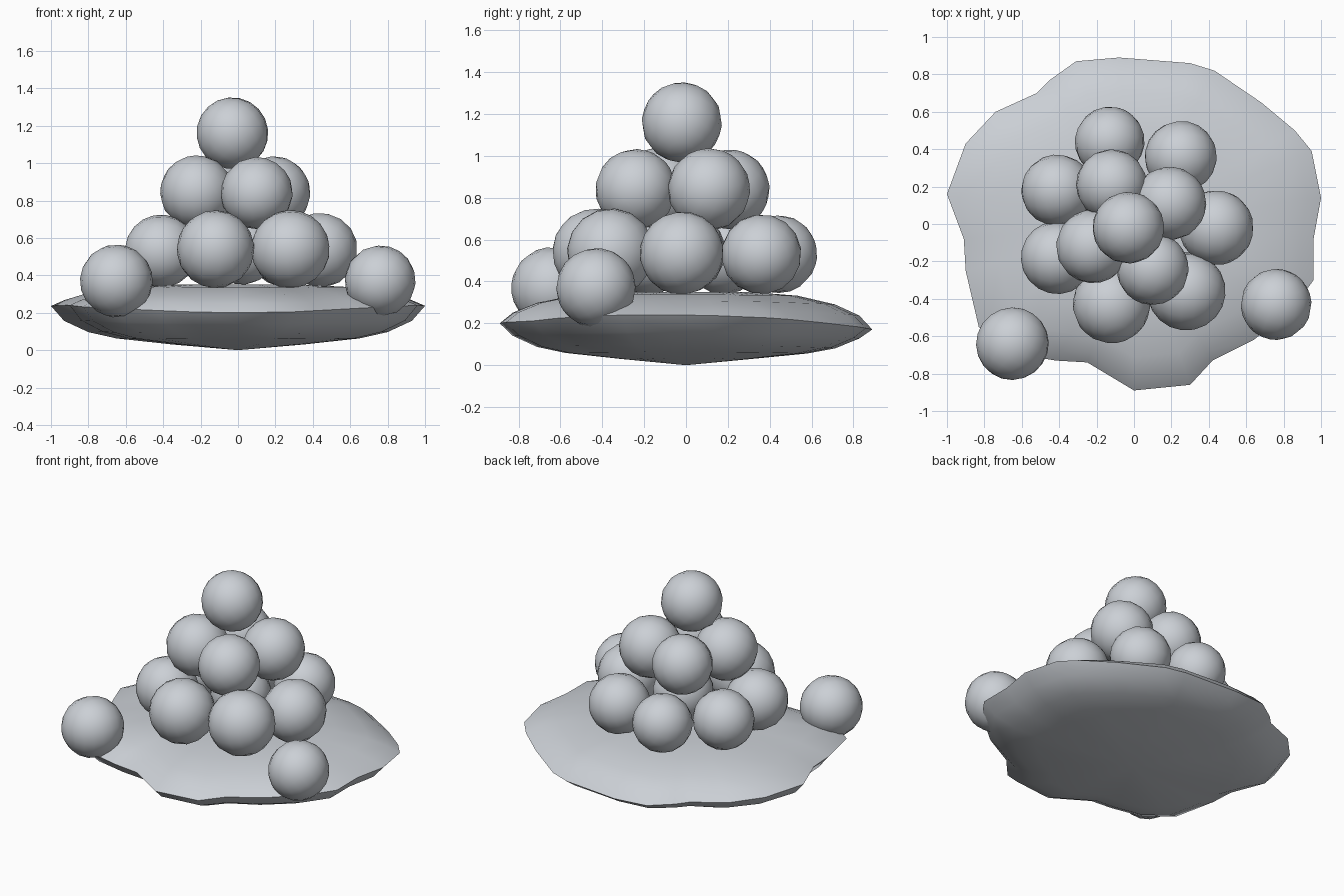
import bpy, bmesh, math, random
from mathutils import Euler

if "Cube" in bpy.data.objects:
    bpy.data.objects.remove(bpy.data.objects["Cube"])

random.seed(4)
grey = bpy.data.materials.new("pale grey")
grey.diffuse_color = (0.60, 0.63, 0.67, 1)
grey.use_nodes = True
grey.node_tree.nodes["Principled BSDF"].inputs["Base Color"].default_value = grey.diffuse_color


def finish(bm, name, angle):
    bmesh.ops.recalc_face_normals(bm, faces=bm.faces)
    me = bpy.data.meshes.new(name)
    bm.to_mesh(me)
    bm.free()
    me.materials.append(grey)
    ob = bpy.data.objects.new(name, me)
    bpy.context.collection.objects.link(ob)
    bpy.ops.object.select_all(action='DESELECT')
    ob.select_set(True)
    bpy.context.view_layer.objects.active = ob
    bpy.ops.object.shade_smooth_by_angle(angle=math.radians(angle))
    return ob


# Irregular shallow mound: one outline scaled through a lens profile
outline = [(1.0, .14), (.95, .39), (.86, .5), (.68, .65), (.43, .82), (.3, .86),
           (-.08, .89), (-.31, .87), (-.45, .77), (-.52, .7), (-.74, .6), (-.9, .43),
           (-1.0, .16), (-.91, -.08), (-.9, -.25), (-.83, -.55), (-.65, -.69),
           (-.42, -.73), (-.25, -.74), (0, -.89), (.3, -.86), (.42, -.73),
           (.64, -.62), (.85, -.45), (.96, -.3), (.96, -.08)]
top = [(.35, .35), (.6, .335), (.8, .30), (.93, .255)]
bottom = [(.93, .145), (.8, .09), (.65, .06), (.35, .03)]


def rim_height(x, y):
    a = math.atan2(y, x)
    return 0.185 + 0.055 * math.cos(a) ** 2 - 0.015 * math.sin(a)


bm = bmesh.new()
rings = []
for f, z in top + [(1, None)] + bottom:
    rings.append([bm.verts.new((x * f, y * f,
                  rim_height(x, y) if z is None else z + (rim_height(x, y) - .21) * f ** 4 * .6))
                  for x, y in outline])
n = len(outline)
for a, b in zip(rings, rings[1:]):
    for i in range(n):
        j = (i + 1) % n
        bm.faces.new((a[i], a[j], b[j], b[i]))
for ring, z in ((rings[0], .35), (rings[-1], 0)):
    c = bm.verts.new((0, 0, z))
    for i in range(n):
        bm.faces.new((c, ring[i], ring[(i + 1) % n]))
finish(bm, "mound_base", 50)

# Stacked balls: x, y, z, radius for each tier
tiers = {
    "stray_ball": [(-.65, -.64, .37, .195), (.76, -.43, .37, .19)],
    "lower_ball": [(-.13, .44, .53, .187), (.25, .36, .53, .192), (-.41, .18, .53, .192),
                   (.44, -.02, .535, .2), (-.41, -.18, .53, .195), (.28, -.36, .54, .21),
                   (-.12, -.43, .54, .208), (.02, 0, .54, .19)],
    "middle_ball": [(-.12, .21, .84, .19), (.19, .11, .84, .197),
                    (-.22, -.12, .845, .197), (.10, -.24, .84, .193)],
    "top_ball": [(-.03, -.02, 1.16, .192)],
}
for name, balls in tiers.items():
    for x, y, z, r in balls:
        bm = bmesh.new()
        bmesh.ops.create_uvsphere(bm, u_segments=16, v_segments=10, radius=r)
        spin = Euler([random.uniform(0, math.tau) for _ in range(3)]).to_matrix()
        bmesh.ops.rotate(bm, verts=bm.verts, cent=(0, 0, 0), matrix=spin)
        bmesh.ops.translate(bm, verts=bm.verts, vec=(x, y, z))
        finish(bm, name, 60)
